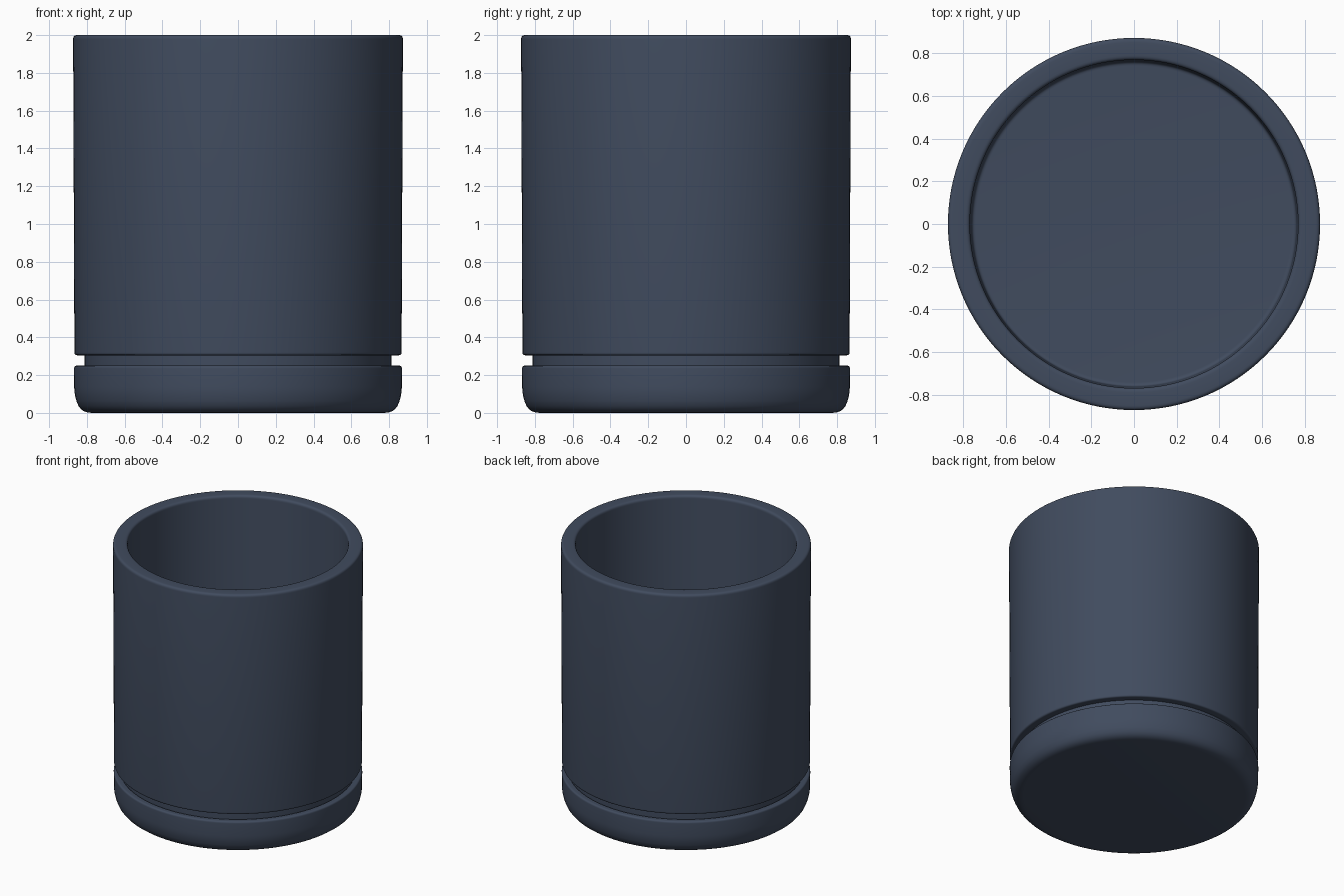
import bpy, bmesh, math

cube = bpy.data.objects.get("Cube")
if cube:
    bpy.data.objects.remove(cube, do_unlink=True)

# Slate blue glaze
glaze = bpy.data.materials.new("slate_blue_glaze")
glaze.use_nodes = True
color = (0.052, 0.071, 0.113, 1)
glaze.diffuse_color = color
shader = next(n for n in glaze.node_tree.nodes if n.type == "BSDF_PRINCIPLED")
shader.inputs["Base Color"].default_value = color
shader.inputs["Roughness"].default_value = 0.6

SEGMENTS = 128


def rounded(profile, steps=5):
    """Turn (radius, height, fillet) corners into a filleted point list."""
    points = []
    for i, (r, z, fillet) in enumerate(profile):
        if not fillet:
            points.append((r, z))
            continue
        ends = []
        for nr, nz, _ in (profile[i - 1], profile[i + 1]):
            k = fillet / math.hypot(nr - r, nz - z)
            ends.append((r + (nr - r) * k, z + (nz - z) * k))
        (ar, az), (br, bz) = ends
        for s in range(steps + 1):
            t = s / steps
            u = 1 - t
            points.append((u * u * ar + 2 * u * t * r + t * t * br,
                           u * u * az + 2 * u * t * z + t * t * bz))
    return points


def lathe(name, profile):
    """Spin a profile that starts and ends on the z axis."""
    bm = bmesh.new()
    verts = [bm.verts.new((r, 0, z)) for r, z in rounded(profile)]
    edges = [bm.edges.new(pair) for pair in zip(verts, verts[1:])]
    bmesh.ops.spin(bm, geom=verts + edges, cent=(0, 0, 0), axis=(0, 0, 1),
                   angle=math.tau, steps=SEGMENTS, use_merge=True)
    bmesh.ops.remove_doubles(bm, verts=bm.verts[:], dist=0.0001)
    bmesh.ops.recalc_face_normals(bm, faces=bm.faces[:])
    mesh = bpy.data.meshes.new(name)
    bm.to_mesh(mesh)
    bm.free()
    mesh.materials.append(glaze)
    obj = bpy.data.objects.new(name, mesh)
    bpy.context.collection.objects.link(obj)
    bpy.ops.object.select_all(action="DESELECT")
    obj.select_set(True)
    bpy.context.view_layer.objects.active = obj
    bpy.ops.object.shade_smooth_by_angle(angle=math.radians(40))


# Pot: recessed foot, straight outer wall, thick rim and hollow inside
lathe("pot", [
    (0, 0.1, 0), (0.812, 0.1, 0.01), (0.812, 0.305, 0),
    (0.866, 0.305, 0.015), (0.873, 2.0, 0.022),
    (0.77, 2.0, 0.022), (0.762, 0.36, 0.02), (0, 0.36, 0),
])

# Saucer: shallow dish holding the foot
lathe("saucer", [
    (0, 0, 0), (0.835, 0, 0.06), (0.867, 0.1, 0.04),
    (0.868, 0.25, 0.015), (0.82, 0.25, 0.01),
    (0.82, 0.098, 0), (0, 0.098, 0),
])
